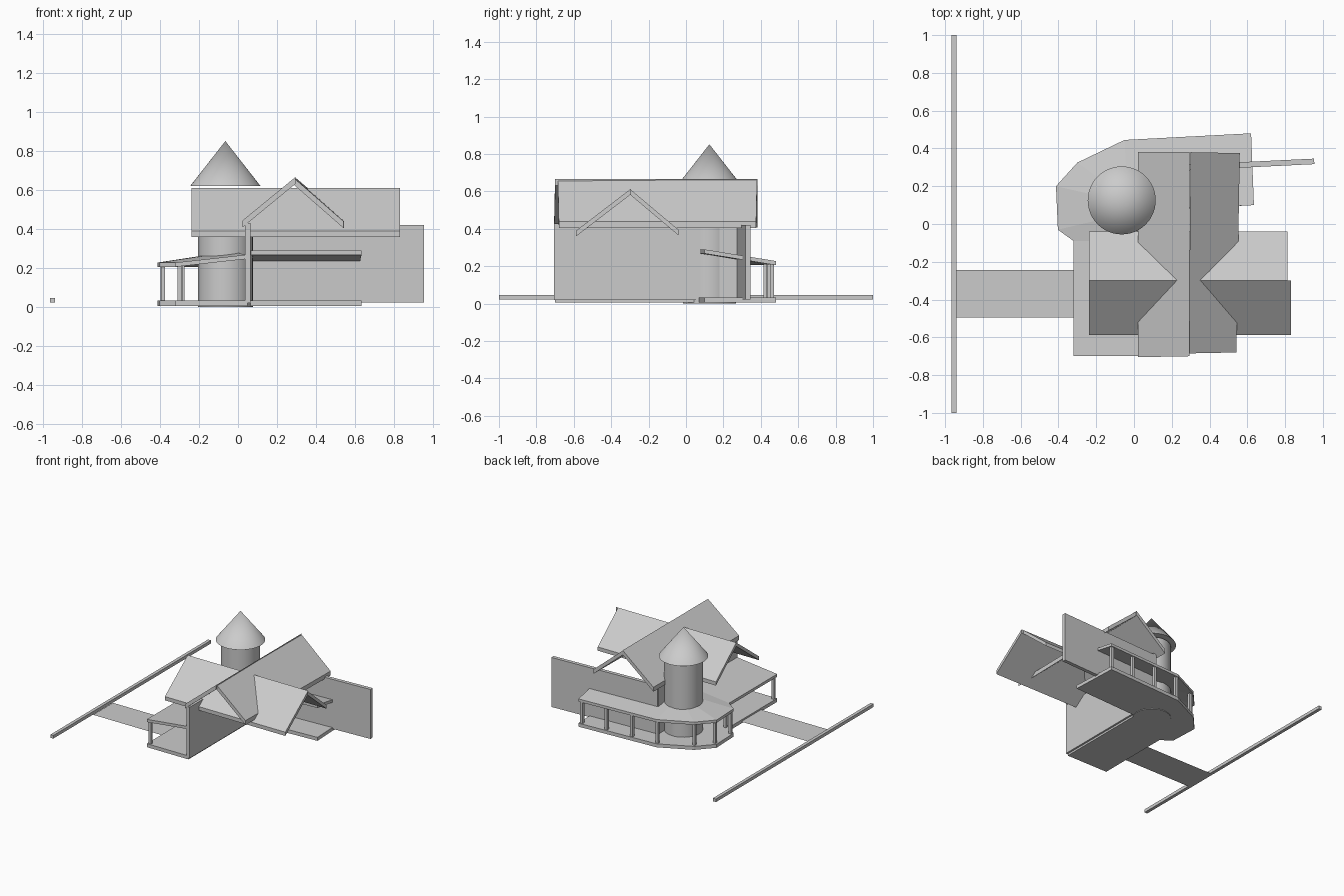
import bpy, bmesh, math
from mathutils import Vector

if "Cube" in bpy.data.objects:
    bpy.data.objects.remove(bpy.data.objects["Cube"])


def make(name, verts, faces):
    me = bpy.data.meshes.new(name)
    me.from_pydata(verts, [], faces)
    bm = bmesh.new()
    bm.from_mesh(me)
    bmesh.ops.recalc_face_normals(bm, faces=bm.faces)
    bm.to_mesh(me)
    bm.free()
    ob = bpy.data.objects.new(name, me)
    bpy.context.collection.objects.link(ob)
    return ob


def loft(name, a, b):
    """Closed solid between two matching point loops."""
    n = len(a)
    faces = [tuple(range(n)), tuple(range(n, 2 * n))]
    faces += [(i, (i + 1) % n, n + (i + 1) % n, n + i) for i in range(n)]
    return make(name, list(a) + list(b), faces)


def plate(name, pts, t):
    """Plate whose top follows pts, with vertical thickness t."""
    return loft(name, pts, [(x, y, z - t) for x, y, z in pts])


def block(name, x0, x1, y0, y1, z0, z1):
    return plate(name, [(x0, y0, z1), (x1, y0, z1), (x1, y1, z1), (x0, y1, z1)], z1 - z0)


def smooth(ob):
    bpy.context.view_layer.objects.active = ob
    ob.select_set(True)
    bpy.ops.object.shade_smooth_by_angle()
    ob.select_set(False)


# Kerb and the flat walkway leading to the porch
block("kerb", -0.966, -0.94, -1, 1, 0.022, 0.047)
make("walkway", [(-0.94, -0.495, 0.02), (-0.32, -0.495, 0.02),
                 (-0.32, -0.243, 0.02), (-0.94, -0.243, 0.02)], [(0, 1, 2, 3)])

# House walls: side wall, and back wall running slightly askew
block("side_wall", 0.035, 0.065, -0.705, 0.30, 0.02, 0.43)
plate("back_wall", [(0.04, 0.272, 0.42), (0.955, 0.317, 0.42),
                    (0.953, 0.346, 0.42), (0.04, 0.302, 0.42)], 0.397)

# Main gable roof, ridge along y
plate("main_roof_left", [(0.022, -0.705, 0.443), (0.295, -0.70, 0.667),
                         (0.295, 0.382, 0.667), (0.022, 0.382, 0.443)], 0.035)
plate("main_roof_right", [(0.29, -0.685, 0.66), (0.542, -0.68, 0.44),
                          (0.56, 0.375, 0.44), (0.30, 0.38, 0.66)], 0.035)

# Cross gable roof, ridge along x
plate("cross_roof_front", [(-0.238, -0.588, 0.39), (0.832, -0.588, 0.39),
                           (0.832, -0.298, 0.612), (-0.238, -0.298, 0.612)], 0.03)
plate("cross_roof_back", [(-0.238, -0.298, 0.612), (0.812, -0.298, 0.612),
                          (0.812, -0.04, 0.395), (-0.238, -0.04, 0.395)], 0.03)

# Porch outline from the front left corner round to the back right end
outer = [(-0.32, -0.70), (-0.32, -0.09), (-0.403, -0.03), (-0.413, 0.20),
         (-0.30, 0.325), (-0.05, 0.445), (0.62, 0.48)]
floor = outer + [(0.635, 0.10), (0.05, 0.07), (0.05, -0.70)]
plate("porch_floor", [(x, y, 0.033) for x, y in floor], 0.028)

# Porch roof sections rising towards the house and tower
lo, hi = 0.228, 0.282
inner = [(0.04, -0.70, 0.268), (0.04, -0.09, 0.268), (-0.02, 0.06, hi), (-0.06, 0.12, hi),
         (-0.05, 0.14, hi), (-0.03, 0.07, 0.29), (0.635, 0.10, 0.29)]
for i in range(6):
    plate("porch_roof", [(*outer[i], lo), (*outer[i + 1], lo), inner[i + 1], inner[i]], 0.022)

# Porch posts
for x, y in [(-0.30, -0.68), (-0.295, -0.08), (-0.385, -0.015), (-0.388, 0.185),
             (-0.285, 0.30), (-0.045, 0.425), (0.17, 0.438), (0.39, 0.448), (0.60, 0.46)]:
    block("porch_post", x - 0.011, x + 0.011, y - 0.011, y + 0.011, 0.03, 0.215)

# Round tower with its conical roof
bpy.ops.mesh.primitive_cylinder_add(vertices=48, radius=0.141, depth=0.612,
                                    location=(-0.065, 0.125, 0.306))
tower = bpy.context.object
tower.name = "tower"
bpy.ops.mesh.primitive_cone_add(vertices=48, radius1=0.18, depth=0.23,
                                location=(-0.065, 0.125, 0.737))
cone = bpy.context.object
cone.name = "tower_roof"
bpy.ops.object.select_all(action='DESELECT')
for ob in (tower, cone):
    smooth(ob)
